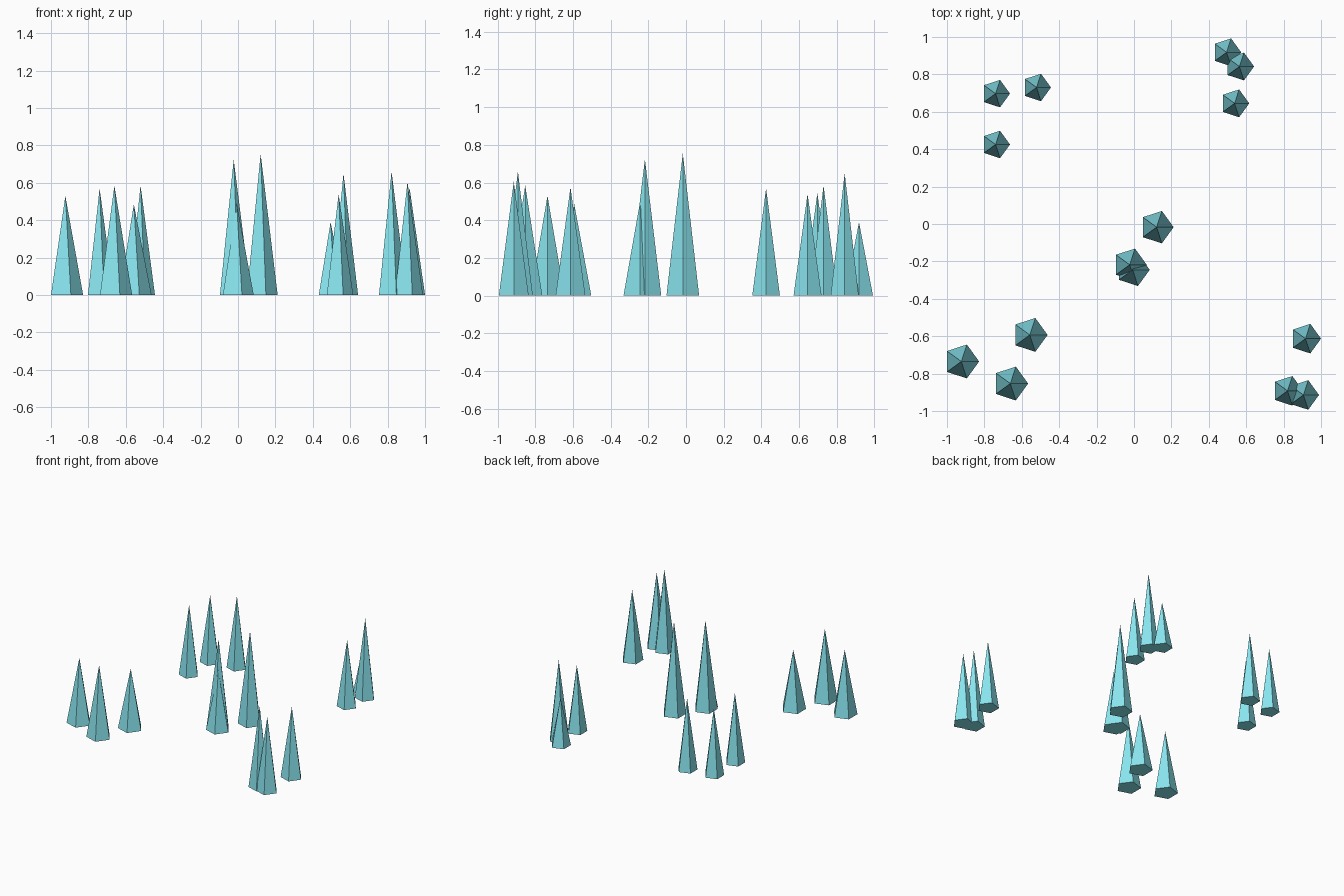
import bpy
from math import pi

mat = bpy.data.materials.new("teal")
mat.diffuse_color = (0.25, 0.78, 0.86, 1)

# Clusters of five-sided spikes: base radius, then (x, y, height) of each spike
clusters = {
    "front_left": (0.095, [(-0.923, -0.735, 0.53), (-0.661, -0.853, 0.585), (-0.557, -0.593, 0.485)]),
    "front_right": (0.083, [(0.821, -0.892, 0.66), (0.906, -0.914, 0.605), (0.917, -0.613, 0.575)]),
    "centre": (0.091, [(0.121, -0.017, 0.755), (-0.023, -0.218, 0.725), (-0.007, -0.245, 0.49)]),
    "back_left": (0.077, [(-0.740, 0.697, 0.545), (-0.740, 0.425, 0.57), (-0.521, 0.73, 0.585)]),
    "back_right": (0.078, [(0.495, 0.918, 0.39), (0.564, 0.842, 0.65), (0.538, 0.645, 0.54)]),
}

# Pentagonal spikes with one base corner pointing to +x
for name, (radius, spikes) in clusters.items():
    for i, (x, y, h) in enumerate(spikes):
        bpy.ops.mesh.primitive_cone_add(vertices=5, radius1=radius, radius2=0, depth=h,
                                        location=(x, y, h / 2), rotation=(0, 0, -pi / 2))
        spike = bpy.context.object
        spike.name = f"{name}_spike_{i + 1}"
        spike.data.materials.append(mat)
